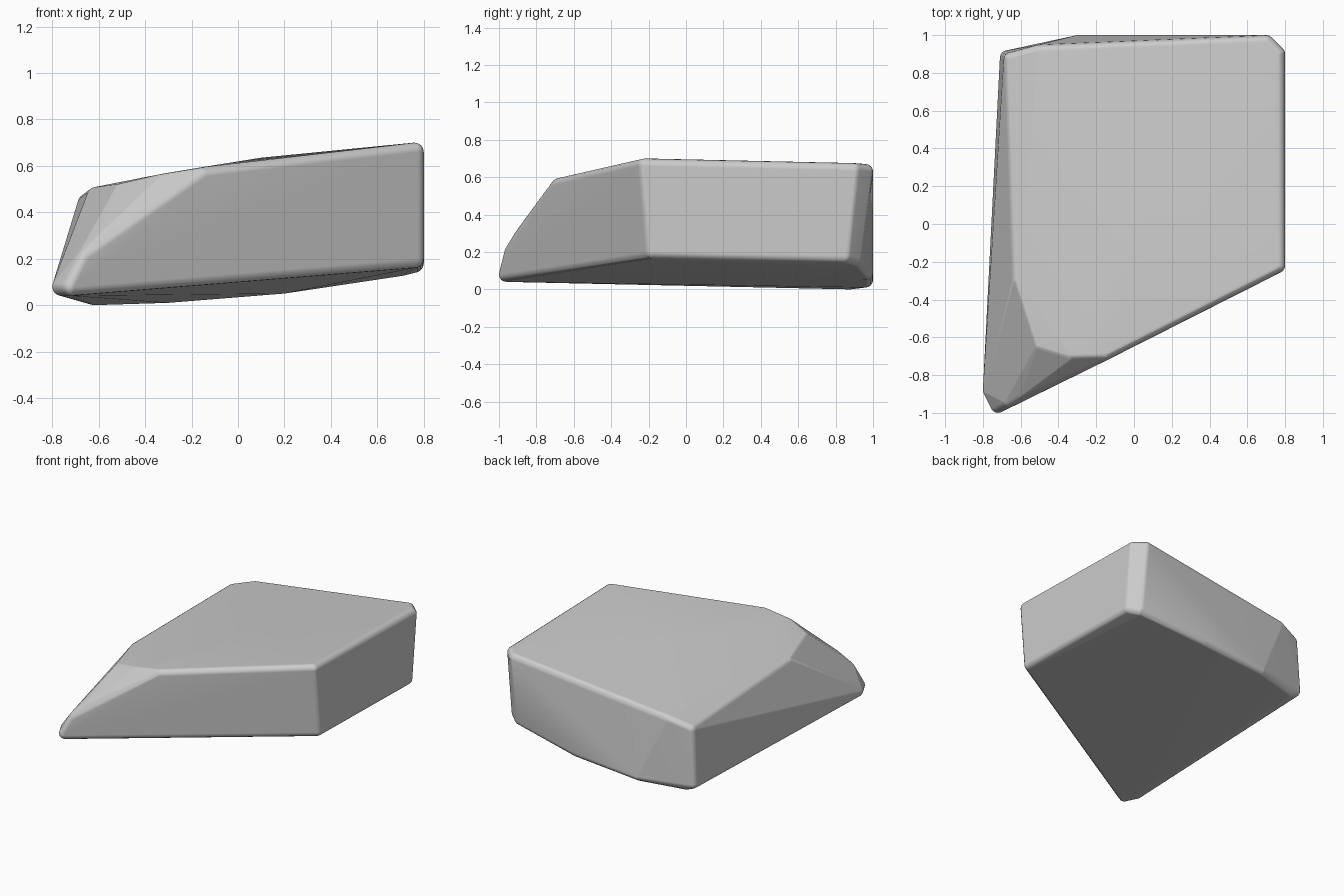
import bpy, bmesh
from mathutils import Vector

if "Cube" in bpy.data.objects:
    bpy.data.objects.remove(bpy.data.objects["Cube"])

R = 0.04  # edge rounding radius

# Corner centres of the slab (surface lies R outside of them)
bottom = [(-0.72, -0.96, 0.08), (-0.76, -0.88, 0.08), (0.76, -0.18, 0.20),
          (0.76, 0.85, 0.18), (0.70, 0.90, 0.165), (0.20, 0.96, 0.09),
          (-0.30, 0.96, 0.05), (-0.62, 0.88, 0.04), (-0.67, 0.88, 0.06)]
top = [(0.76, -0.22, 0.66), (0.76, 0.90, 0.635), (0.70, 0.96, 0.63),
       (-0.50, 0.91, 0.485), (-0.65, 0.87, 0.44), (-0.61, -0.30, 0.47),
       (-0.50, -0.64, 0.485), (-0.33, -0.69, 0.525), (-0.15, -0.68, 0.555),
       (0.10, 0.20, 0.595)]
nose = [(-0.66, -0.93, 0.20), (-0.58, -0.875, 0.29)]

# Rounded slab: convex hull around a small ball at each corner
bm = bmesh.new()
ball = bmesh.new()
bmesh.ops.create_uvsphere(ball, u_segments=16, v_segments=8, radius=R)
offsets = [v.co.copy() for v in ball.verts]
ball.free()
for c in bottom + top + nose:
    for o in offsets:
        bm.verts.new(Vector(c) + o)
bmesh.ops.convex_hull(bm, input=bm.verts[:])
bmesh.ops.delete(bm, geom=[v for v in bm.verts if not v.link_faces], context='VERTS')
bmesh.ops.recalc_face_normals(bm, faces=bm.faces[:])

mesh = bpy.data.meshes.new("rock_slab")
bm.to_mesh(mesh)
bm.free()
slab = bpy.data.objects.new("rock_slab", mesh)
bpy.context.collection.objects.link(slab)

# Smooth shading with large faces kept flat
mesh.shade_smooth()
wn = slab.modifiers.new("flat_faces", 'WEIGHTED_NORMAL')
wn.weight = 80
